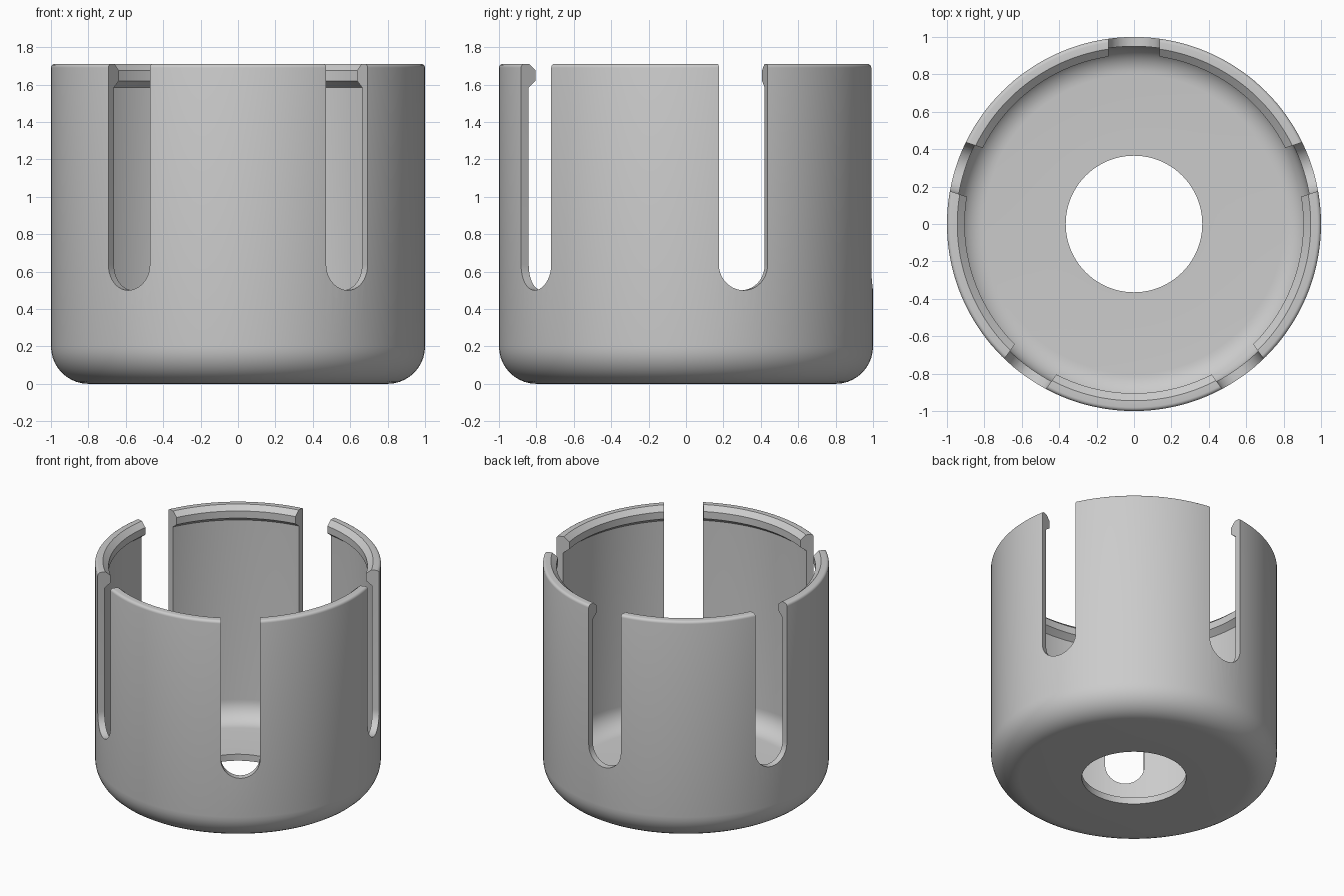
import bpy, bmesh, math
from mathutils import Matrix

if "Cube" in bpy.data.objects:
    bpy.data.objects.remove(bpy.data.objects["Cube"])

SEG = 144          # sides around the cup
SLOT_R = 0.137     # half width of each slot
H = 1.71           # overall height


def new_object(name, bm):
    bmesh.ops.recalc_face_normals(bm, faces=bm.faces)
    mesh = bpy.data.meshes.new(name)
    bm.to_mesh(mesh)
    bm.free()
    obj = bpy.data.objects.new(name, mesh)
    bpy.context.collection.objects.link(obj)
    return obj


def arc(cx, cz, r, a0, a1, n):
    return [(cx + r * math.cos(math.radians(a0 + (a1 - a0) * i / n)),
             cz + r * math.sin(math.radians(a0 + (a1 - a0) * i / n)))
            for i in range(n + 1)]


# Cup section: floor with hole, rounded base, thin wall, snap lip at the rim
profile = [(0.365, 0.0)]
profile += arc(0.8, 0.2, 0.2, -90, 0, 10)
profile += arc(0.98, H - 0.02, 0.02, 0, 90, 4)
profile += [(0.945, H), (0.905, 1.675), (0.905, 1.62), (0.95, 1.585)]
profile += arc(0.8, 0.2, 0.15, 0, -90, 10)
profile += [(0.365, 0.05)]

bm = bmesh.new()
rings = []
for i in range(SEG):
    a = 2 * math.pi * i / SEG
    rings.append([bm.verts.new((r * math.cos(a), r * math.sin(a), z)) for r, z in profile])
n = len(profile)
for i in range(SEG):
    p, q = rings[i], rings[(i + 1) % SEG]
    for j in range(n):
        k = (j + 1) % n
        bm.faces.new((p[j], q[j], q[k], p[k]))
cup = new_object("slotted_cup", bm)

# Five round-bottomed slots, cut radially through the wall
outline = [(SLOT_R, 2.0)] + arc(0, 0.5 + SLOT_R, SLOT_R, 0, -180, 20) + [(-SLOT_R, 2.0)]
bm = bmesh.new()
for s in range(5):
    turn = Matrix.Rotation(math.radians(72 * s), 4, 'Z')
    face = bm.faces.new([bm.verts.new(turn @ Matrix.Translation((x, 0.6, z)).translation)
                         for x, z in outline])
    ext = bmesh.ops.extrude_face_region(bm, geom=[face], use_keep_orig=True)
    moved = [v for v in ext["geom"] if isinstance(v, bmesh.types.BMVert)]
    bmesh.ops.translate(bm, verts=moved, vec=turn.to_3x3().col[1] * 0.7)
cutter = new_object("slot_cutter", bm)
cutter.hide_render = True

bpy.context.view_layer.objects.active = cup
cup.select_set(True)
cut = cup.modifiers.new("slots", 'BOOLEAN')
cut.operation = 'DIFFERENCE'
cut.solver = 'EXACT'
cut.object = cutter
bpy.ops.object.modifier_apply(modifier=cut.name)
bpy.data.objects.remove(cutter)

# Plain grey plastic
grey = bpy.data.materials.new("grey_plastic")
grey.diffuse_color = (0.6, 0.6, 0.6, 1)
grey.use_nodes = True
grey.node_tree.nodes["Principled BSDF"].inputs["Base Color"].default_value = grey.diffuse_color
cup.data.materials.clear()
cup.data.materials.append(grey)
cup.select_set(True)
bpy.ops.object.shade_smooth_by_angle(angle=math.radians(25))
